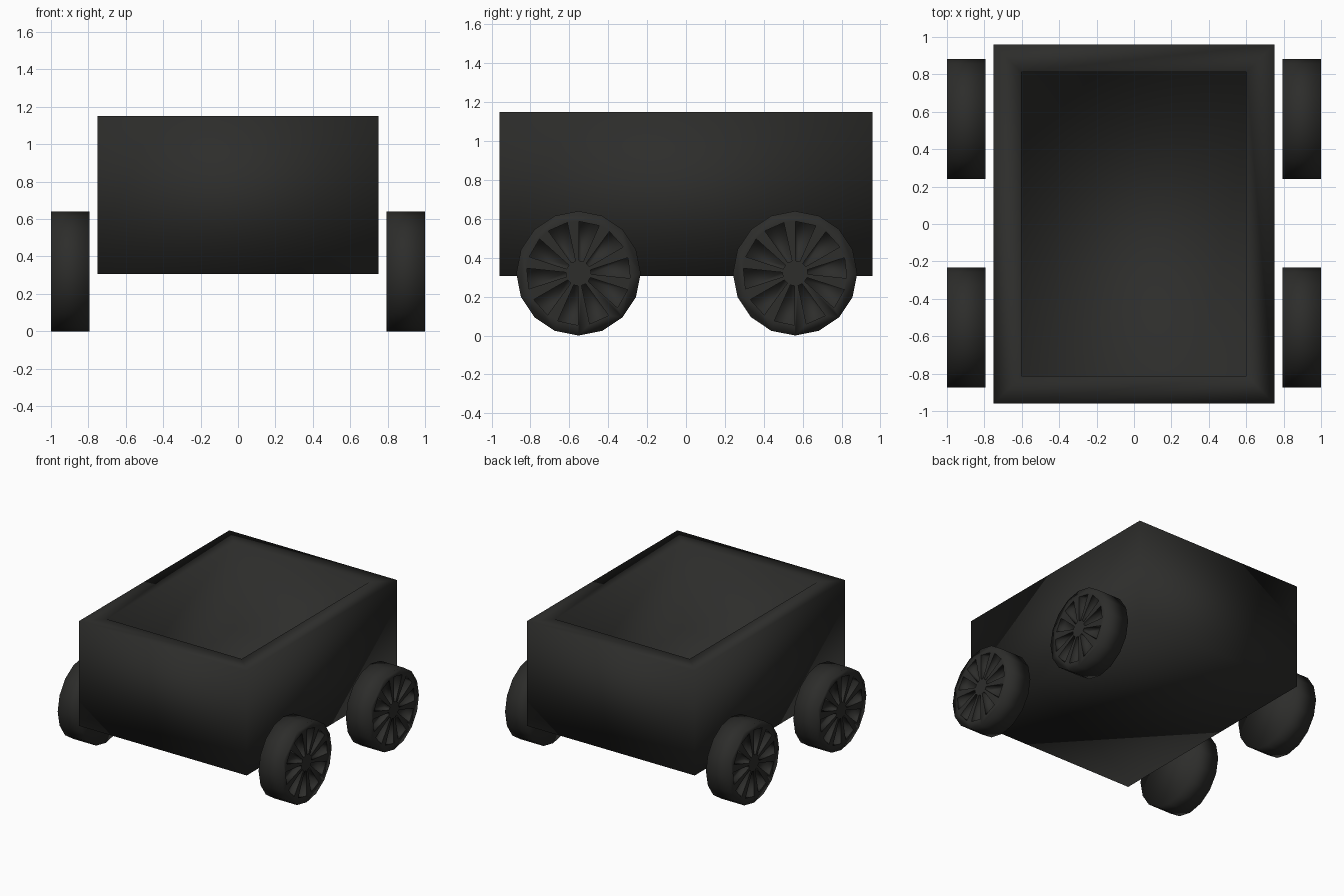
import bpy, bmesh
from math import sin, cos, pi, radians, hypot

if "Cube" in bpy.data.objects:
    bpy.data.objects.remove(bpy.data.objects["Cube"])

black = bpy.data.materials.new("dark_grey")
black.diffuse_color = (0.026, 0.026, 0.024, 1)
black.use_nodes = True
black.node_tree.nodes["Principled BSDF"].inputs["Base Color"].default_value = black.diffuse_color


def make_object(name, bm):
    bmesh.ops.recalc_face_normals(bm, faces=bm.faces)
    for f in bm.faces:
        f.smooth = True
    me = bpy.data.meshes.new(name)
    bm.to_mesh(me)
    bm.free()
    me.materials.append(black)
    ob = bpy.data.objects.new(name, me)
    bpy.context.collection.objects.link(ob)
    return ob


def prism(bm, outline, x0, x1):
    """Extrude a (y, z) outline from x0 to x1."""
    face = bm.faces.new([bm.verts.new((x0, y, z)) for y, z in outline])
    ext = bmesh.ops.extrude_face_region(bm, geom=[face])
    verts = [v for v in ext["geom"] if isinstance(v, bmesh.types.BMVert)]
    bmesh.ops.translate(bm, verts=verts, vec=(x1 - x0, 0, 0))


def polar(r, deg):
    return r * cos(radians(deg)), r * sin(radians(deg))


# Open box body: inset top face pushed down to form the tub
bm = bmesh.new()
bmesh.ops.create_cube(bm, size=1)
for v in bm.verts:
    v.co = (v.co.x * 1.5, v.co.y * 1.92, 0.7275 + v.co.z * 0.845)
bm.normal_update()
top = max(bm.faces, key=lambda f: f.calc_center_median().z)
bmesh.ops.inset_region(bm, faces=[top], thickness=0.148, use_even_offset=True)
ext = bmesh.ops.extrude_face_region(bm, geom=[top])
floor = [v for v in ext["geom"] if isinstance(v, bmesh.types.BMVert)]
bmesh.ops.translate(bm, verts=floor, vec=(0, 0, -0.7))
if top.is_valid:
    bmesh.ops.delete(bm, geom=[top], context="FACES_ONLY")
make_object("wagon_body", bm)

# Wheel drum, with its outer face towards +x
bm = bmesh.new()
prism(bm, [polar(0.32, i * 22.5) for i in range(16)], -0.1025, 0.1025)
wheel = make_object("wheel", bm)

# Wedge cutters for the recesses between ten spokes
bm = bmesh.new()
for i in range(10):
    a = 78 + i * 36
    prism(bm, [polar(0.065, a - 10), polar(0.267, a - 11.5),
               polar(0.267, a + 11.5), polar(0.065, a + 10)], 0.055, 0.15)
cutter = make_object("spoke_cutter", bm)
cutter.hide_render = True

mod = wheel.modifiers.new("spokes", "BOOLEAN")
mod.operation = "DIFFERENCE"
mod.solver = "EXACT"
mod.object = cutter
bpy.context.view_layer.objects.active = wheel
bpy.ops.object.modifier_apply(modifier="spokes")
bpy.data.objects.remove(cutter)

# Keep the recess rims crisp while the tyre stays smooth
bm = bmesh.new()
bm.from_mesh(wheel.data)
for e in bm.edges:
    if all(v.co.x > 0.1 and hypot(v.co.y, v.co.z) < 0.29 for v in e.verts):
        e.smooth = False
bm.to_mesh(wheel.data)
bm.free()

# Four wheels sharing one mesh, left side turned to face outwards
for side, turn, label in ((1, 0, "right"), (-1, pi, "left")):
    for y, end in ((-0.553, "front"), (0.561, "back")):
        ob = wheel.copy()
        ob.name = f"{end}_{label}_wheel"
        ob.location = (side * 0.8975, y, 0.32)
        ob.rotation_euler.z = turn
        bpy.context.collection.objects.link(ob)
bpy.data.objects.remove(wheel)
